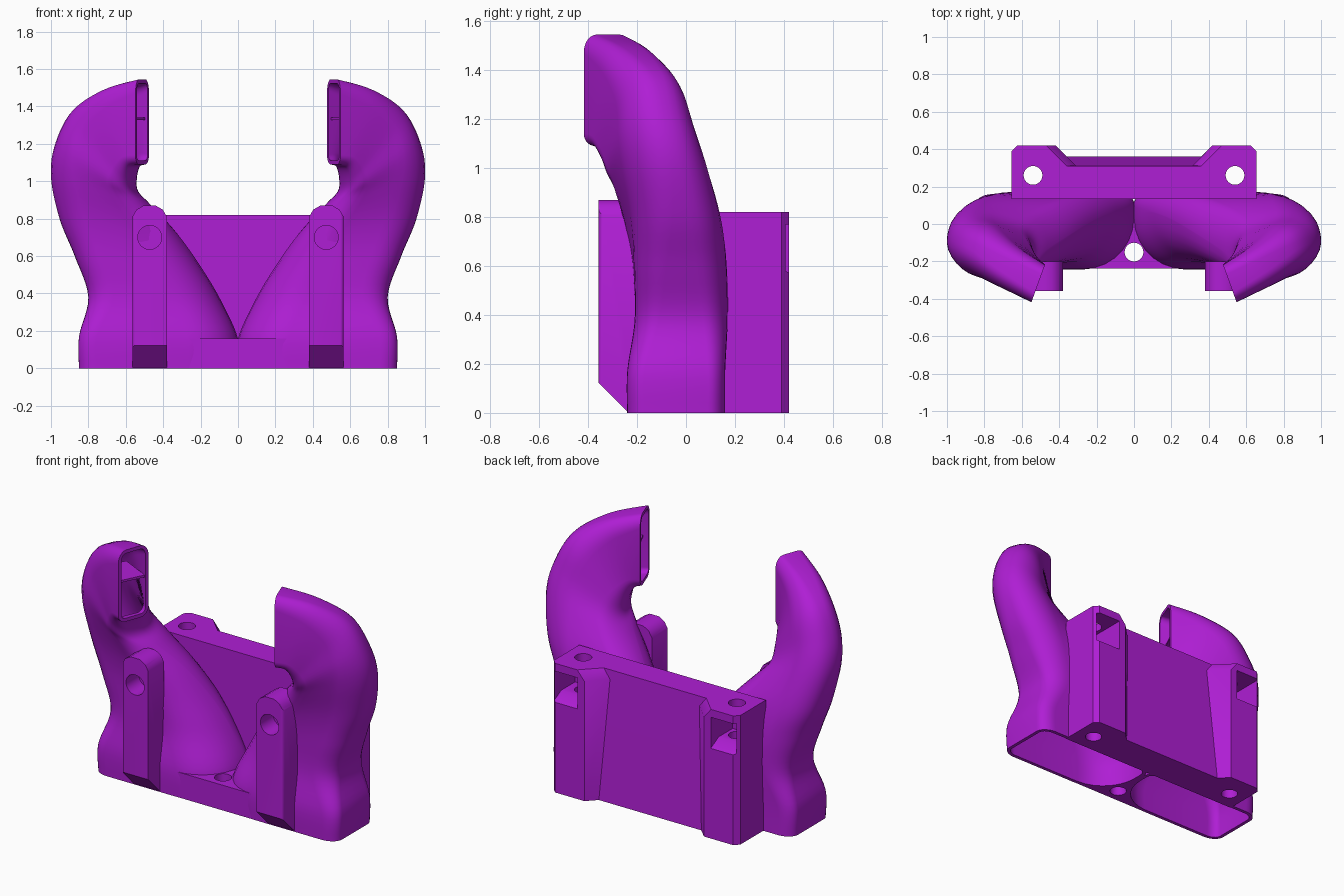
import bpy, bmesh, math
from mathutils import Vector, Matrix

cube = bpy.data.objects.get("Cube")
if cube:
    bpy.data.objects.remove(cube, do_unlink=True)

purple = bpy.data.materials.new("purple_plastic")
purple.use_nodes = True
purple.diffuse_color = (0.43, 0.013, 0.66, 1)
purple.node_tree.nodes["Principled BSDF"].inputs["Base Color"].default_value = purple.diffuse_color


def finish(name, bm, side=1):
    """Turn a bmesh into an object, mirrored in x when side is -1."""
    bmesh.ops.scale(bm, vec=(side, 1, 1), verts=bm.verts)
    bmesh.ops.recalc_face_normals(bm, faces=bm.faces)
    mesh = bpy.data.meshes.new(name)
    bm.to_mesh(mesh)
    bm.free()
    mesh.materials.append(purple)
    mesh.shade_smooth()
    mesh.set_sharp_from_angle(angle=math.radians(32))
    obj = bpy.data.objects.new(name, mesh)
    bpy.context.collection.objects.link(obj)
    return obj


def loft(rings, cyclic=False):
    """Skin equal rings of points; ends are capped unless cyclic."""
    bm = bmesh.new()
    rows = [[bm.verts.new(p) for p in ring] for ring in rings]
    n = len(rows[0])
    pairs = list(zip(rows, rows[1:])) + ([(rows[-1], rows[0])] if cyclic else [])
    for a, b in pairs:
        for i in range(n):
            j = (i + 1) % n
            bm.faces.new((a[i], a[j], b[j], b[i]))
    if not cyclic:
        bm.faces.new(rows[0])
        bm.faces.new(rows[-1])
    return bm


def extrude_x(profile, x0, x1):
    """Prism along x from a (y, z) profile."""
    return loft([[(x, y, z) for y, z in profile] for x in (x0, x1)])


def rod(center, radius, length, along_y=False):
    bm = bmesh.new()
    turn = Matrix.Rotation(math.pi / 2 if along_y else 0, 4, "X")
    bmesh.ops.create_cone(bm, cap_ends=True, segments=40, radius1=radius, radius2=radius,
                          depth=length, matrix=Matrix.Translation(center) @ turn)
    return bm


def cut(obj, cutters):
    """Subtract cutter shapes, then discard them."""
    helpers = [finish("cutter", bm) for bm in cutters]
    for h in helpers:
        h.hide_render = True
        mod = obj.modifiers.new("cut", "BOOLEAN")
        mod.operation, mod.solver, mod.object = "DIFFERENCE", "EXACT", h
    deps = bpy.context.evaluated_depsgraph_get()
    mesh = bpy.data.meshes.new_from_object(obj.evaluated_get(deps))
    obj.modifiers.clear()
    obj.data = mesh
    mesh.set_sharp_from_angle(angle=math.radians(32))
    for h in helpers:
        bpy.data.objects.remove(h, do_unlink=True)


# Duct stations: inner x z, outer x z, inner y, outer y,
# half depth, yaw in degrees, inner front radius, other radius
stations = [
    (.001, 0, .85, 0, -.04, -.04, .2, 0, .27, .07),
    (.001, .16, .85, .17, -.04, -.04, .2, 0, .27, .07),
    (.09, .36, .8, .38, -.02, -.02, .19, 0, .27, .1),
    (.2, .54, .87, .6, -.03, -.02, .19, 3, .25, .13),
    (.33, .72, .95, .8, -.08, -.02, .185, 7, .22, .15),
    (.47, .87, .995, 1.03, -.15, -.045, .175, 12, .18, .16),
    (.545, .94, .965, 1.21, -.2, -.075, .16, 17, .13, .145),
    (.56, 1.01, .87, 1.38, -.24, -.115, .14, 22, .09, .12),
    (.55, 1.075, .7, 1.49, -.285, -.215, .118, 24, .06, .08),
    (.512, 1.09, .512, 1.545, -.318, -.318, .106, 20, .05, .055),
]


def smooth_path(keys, steps=6):
    """Catmull-Rom blend between stations."""
    out = []
    for i in range(len(keys) - 1):
        quad = [keys[max(0, min(len(keys) - 1, i + k))] for k in (-1, 0, 1, 2)]
        for s in range(steps):
            t = s / steps
            out.append([b + t / 2 * (c - a + t * (2 * a - 5 * b + 4 * c - d
                                                  + t * (3 * (b - c) + d - a)))
                        for a, b, c, d in zip(*quad)])
    return out + [list(keys[-1])]


def section(st, wall=0.0, arc=7):
    """Rounded rectangle across the duct, inset by the wall thickness."""
    ix, iz, ox, oz, iy, oy, half, yaw, r_front, r = st
    inner, outer = Vector((ix, iy, iz)), Vector((ox, oy, oz))
    u, mid = (outer - inner).normalized(), (outer + inner) / 2
    w = (outer - inner).length / 2 - wall
    yaw = math.radians(yaw)
    v = Vector((-math.sin(yaw), math.cos(yaw), 0))
    h = half - wall
    r = max(.012, min(r - wall, h * .95))
    r_front = max(.012, min(r_front - wall, 2 * h - r - .005))
    ring = []
    # The outer corners are drawn out into a softer, elliptical edge
    corners = ((1, 1, r, 1.35), (-1, 1, r, 1), (-1, -1, r_front, 1), (1, -1, r, 1.35))
    for k, (su, sv, rad, stretch) in enumerate(corners):
        for j in range(arc + 1):
            a = math.pi / 2 * (k + j / arc)
            ring.append(mid + u * (su * (w - rad * stretch) + rad * stretch * math.cos(a))
                        + v * (sv * (h - rad) + rad * math.sin(a)))
    return ring


path = smooth_path(stations)
for side, label in ((1, "left"), (-1, "right")):
    # Hollow curved duct, open at the base and at the outlet
    shell = [section(p) for p in path] + [section(p, .022) for p in reversed(path)]
    finish(label + "_duct", loft(shell, cyclic=True), side)

    # Thin vane inside the outlet
    vane = extrude_x([(-.09, -.007), (.09, -.007), (.09, .007), (-.09, .007)], 0, .22)
    place = Matrix.Translation((.535, -.308, 1.335)) @ Matrix.Rotation(math.radians(26), 4, "Z")
    bmesh.ops.transform(vane, matrix=place, verts=vane.verts)
    finish(label + "_outlet_vane", vane, side)

    # Front mounting lug with a sloped foot, chamfered top and screw hole
    lug = extrude_x([(-.235, 0), (-.358, .123), (-.358, .87), (-.2, .87), (-.2, .36),
                     (-.225, .16)], .38, .565)
    top = [e for e in lug.edges if all(v.co.z > .8 for v in e.verts)
           and abs(e.verts[0].co.y - e.verts[1].co.y) > .1]
    bmesh.ops.bevel(lug, geom=top, offset=.06, segments=2, affect="EDGES", profile=.4)
    front = [e for e in lug.edges if all(v.co.y < -.35 and v.co.z > .1 for v in e.verts)
             and abs(e.verts[0].co.z - e.verts[1].co.z) > .1]
    bmesh.ops.bevel(lug, geom=front, offset=.018, segments=3, affect="EDGES", profile=.5)
    lug_obj = finish(label + "_mounting_lug", lug, side)
    cut(lug_obj, [rod((side * .472, -.33, .7), .064, .2, along_y=True)])

# Centre floor between the ducts, with a screw hole
floor_half = [(.28, -.239), (.16, -.205), (.085, -.15), (.03, -.04), (.012, .03), (.005, .1)]
floor_ring = floor_half + [(-x, y) for x, y in reversed(floor_half)]
floor = finish("centre_floor", loft([[(x, y, z) for x, y in floor_ring] for z in (0, .16)]))
cut(floor, [rod((0, -.15, .08), .05, .4)])


# Rear mounting block: two corner ribs with chamfered tops and a sloped panel between
def block_ring(z, x_flat, x_in, y_in):
    half = [(.655, .135), (.655, .39), (.625, .42), (x_flat, .42), (x_in, y_in)]
    return [(x, y, z) for x, y in half + [(-x, y) for x, y in reversed(half)]]


block = finish("rear_mounting_block", loft([
    block_ring(0, .42, .36, .36), block_ring(.76, .42, .314, .314), block_ring(.82, .47, .36, .31)]))

# Screw holes and nut pockets with sloped sills
pocket = [(.5, .53), (.34, .615), (.2, .615), (.2, .77), (.5, .77)]
cutters = []
for side in (1, -1):
    cutters.append(rod((side * .54, .26, .4), .05, 1.2))
    cutters.append(extrude_x(pocket, side * .468, side * .638))
cut(block, cutters)
